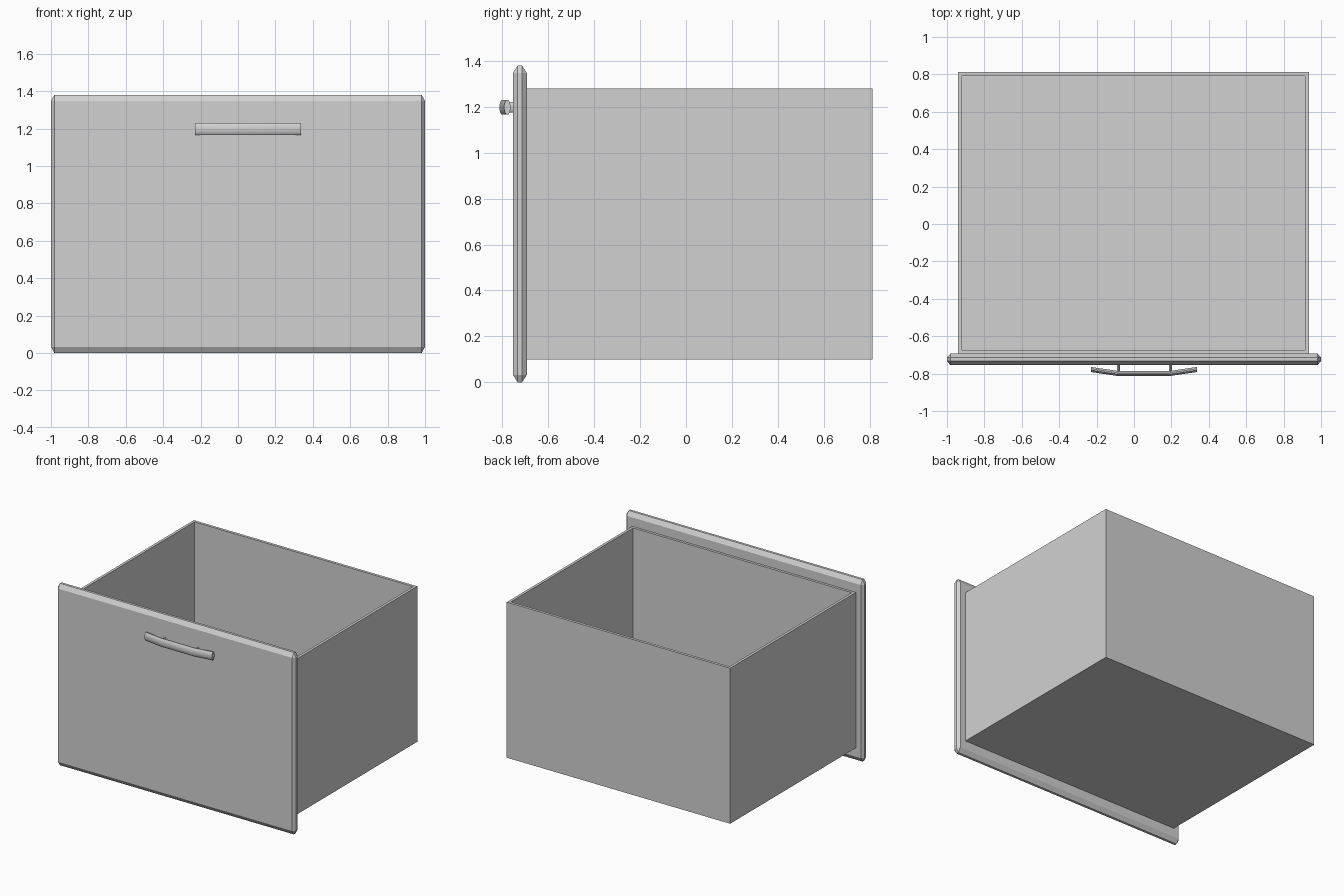
import bpy, bmesh
from math import cos, sin, tau
from mathutils import Matrix, Vector

default = bpy.data.objects.get("Cube")
if default:
    bpy.data.objects.remove(default, do_unlink=True)

# Single material
grey = bpy.data.materials.new("light_grey")
grey.use_nodes = True
colour = (0.64, 0.64, 0.64, 1)
grey.diffuse_color = colour
grey.node_tree.nodes["Principled BSDF"].inputs["Base Color"].default_value = colour


def finish(name, bm, smooth=False):
    bmesh.ops.recalc_face_normals(bm, faces=bm.faces)
    mesh = bpy.data.meshes.new(name)
    bm.to_mesh(mesh)
    bm.free()
    mesh.materials.append(grey)
    obj = bpy.data.objects.new(name, mesh)
    bpy.context.collection.objects.link(obj)
    if smooth:
        bpy.ops.object.select_all(action='DESELECT')
        obj.select_set(True)
        bpy.context.view_layer.objects.active = obj
        bpy.ops.object.shade_smooth_by_angle(angle=0.7)
    return obj


def box(low, high):
    low, high = Vector(low), Vector(high)
    bm = bmesh.new()
    bmesh.ops.create_cube(bm, size=1)
    bmesh.ops.scale(bm, vec=high - low, verts=bm.verts)
    bmesh.ops.translate(bm, vec=(low + high) / 2, verts=bm.verts)
    return bm


# Open drawer box: inset the top rim, then sink the inside down to the floor
bm = box((-0.94, -0.695, 0.10), (0.936, 0.813, 1.28))
top = max(bm.faces, key=lambda f: f.calc_center_median().z)
bmesh.ops.inset_region(bm, faces=[top], thickness=0.029)
inner = bmesh.ops.extrude_discrete_faces(bm, faces=[top])["faces"][0]
bmesh.ops.translate(bm, vec=(0, 0, -1.15), verts=inner.verts)
finish("drawer_box", bm)

# Front panel: chamfer depth differs per axis, so bevel by one unit, then scale
chamfer = Vector((0.018, 0.021, 0.033))
size = Vector((2.0, 0.061, 1.38))
bm = bmesh.new()
bmesh.ops.create_cube(bm, size=1)
bmesh.ops.scale(bm, vec=[s / c for s, c in zip(size, chamfer)], verts=bm.verts)
bmesh.ops.bevel(bm, geom=bm.edges[:], offset=1, segments=1, affect='EDGES')
bmesh.ops.scale(bm, vec=chamfer, verts=bm.verts)
bmesh.ops.translate(bm, vec=(0, -0.7235, size.z / 2), verts=bm.verts)
finish("front_panel", bm)

# Bowed handle bar: oval section swept along a shallow arc
HANDLE_X, HANDLE_Z, SIDES = 0.053, 1.198, 12
bm = bmesh.new()
rings = []
for dx, y in ((-0.283, -0.778), (-0.14, -0.799), (0.14, -0.799), (0.283, -0.778)):
    rings.append([bm.verts.new((HANDLE_X + dx,
                                y + 0.014 * cos(tau * (i + 0.5) / SIDES),
                                HANDLE_Z + 0.033 * sin(tau * (i + 0.5) / SIDES)))
                  for i in range(SIDES)])
for a, b in zip(rings, rings[1:]):
    for i in range(SIDES):
        j = (i + 1) % SIDES
        bm.faces.new((a[i], a[j], b[j], b[i]))
bm.faces.new(rings[0])
bm.faces.new(rings[-1])
finish("handle_bar", bm, smooth=True)

# Handle posts
for side, dx in (("right", -0.137), ("left", 0.141)):
    bm = bmesh.new()
    bmesh.ops.create_cone(bm, cap_ends=True, segments=SIDES, radius1=1, radius2=1, depth=1)
    bmesh.ops.rotate(bm, matrix=Matrix.Rotation(tau / 4, 3, 'X'), verts=bm.verts)
    bmesh.ops.scale(bm, vec=(0.008, 0.045, 0.023), verts=bm.verts)
    bmesh.ops.translate(bm, vec=(HANDLE_X + dx, -0.772, HANDLE_Z), verts=bm.verts)
    finish(side + "_handle_post", bm, smooth=True)
